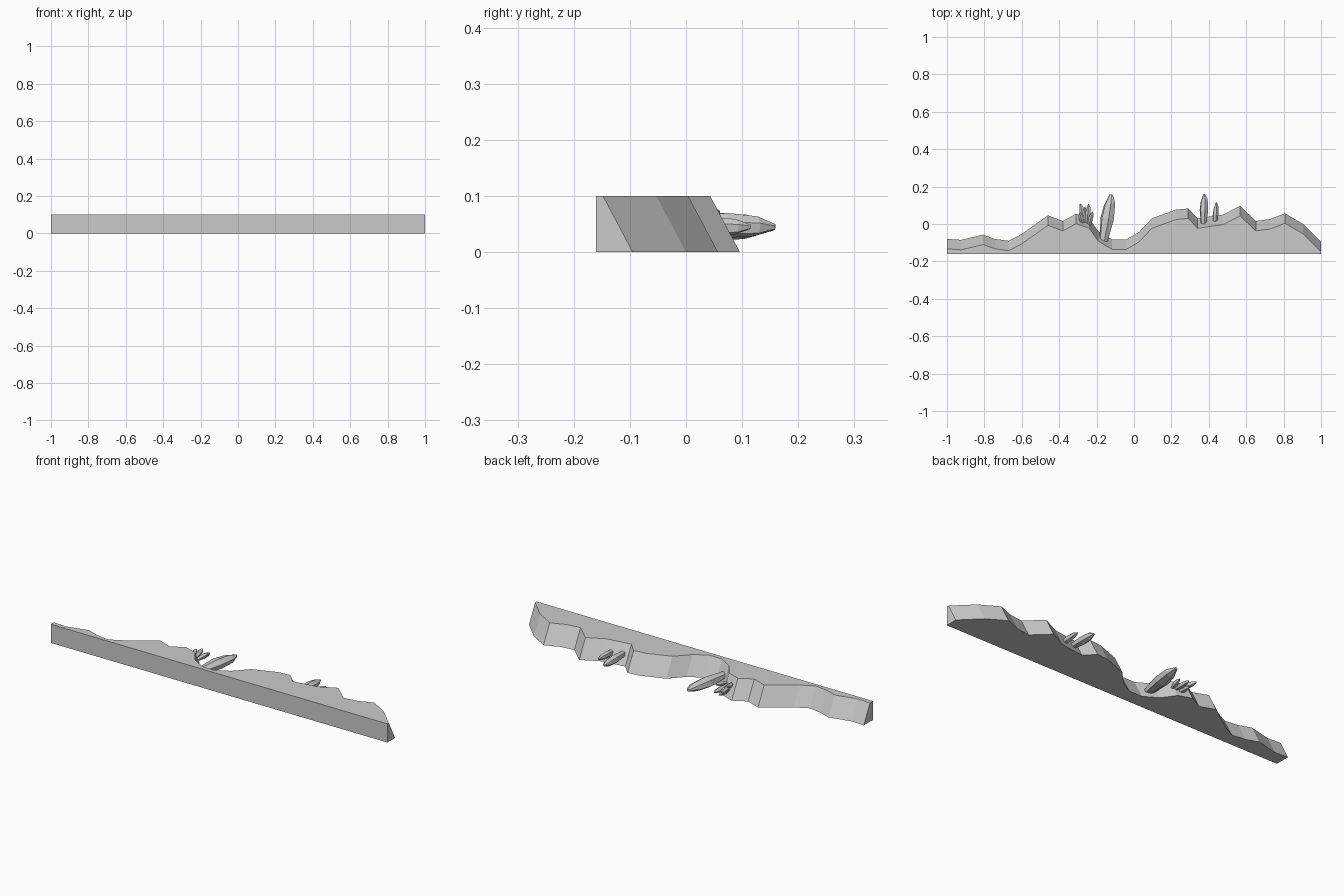
import bpy, bmesh, math
from mathutils import Vector

cube = bpy.data.objects.get("Cube")
if cube:
    bpy.data.objects.remove(cube, do_unlink=True)

stone = bpy.data.materials.new("grey_stone")
stone.use_nodes = True
GREY = (0.6, 0.6, 0.6, 1)
stone.diffuse_color = GREY
stone.node_tree.nodes["Principled BSDF"].inputs["Base Color"].default_value = GREY

FRONT, HEIGHT, LEAN = -0.16, 0.1, 0.053


def finish(name, bm):
    bmesh.ops.recalc_face_normals(bm, faces=bm.faces)
    mesh = bpy.data.meshes.new(name)
    bm.to_mesh(mesh)
    bm.free()
    mesh.materials.append(stone)
    obj = bpy.data.objects.new(name, mesh)
    bpy.context.collection.objects.link(obj)
    return obj


# Rock ledge: flat front, jagged back that leans forward towards the top
outline = [(-1, -.08), (-.925, -.085), (-.807, -.057), (-.743, -.08), (-.67, -.09),
           (-.6, -.053), (-.46, .046), (-.38, .016), (-.31, .055), (-.24, .03),
           (-.19, -.04), (-.117, -.083), (-.043, -.083), (.027, -.043), (.096, .03),
           (.225, .077), (.29, .083), (.34, .03), (.476, .05), (.567, .096),
           (.652, .016), (.727, .026), (.807, .057), (.904, 0), (1, -.095)]
bm = bmesh.new()


def layer(z, shift):
    pts = [(-1, FRONT)] + [(x, y - shift) for x, y in outline] + [(1, FRONT)]
    return [bm.verts.new((x, y, z)) for x, y in pts]


low, high = layer(0, 0), layer(HEIGHT, LEAN)
bm.faces.new(low)
bm.faces.new(high)
for i in range(len(low)):
    j = (i + 1) % len(low)
    bm.faces.new((low[i], low[j], high[j], high[i]))
finish("rock_ledge", bm)


# Crystals: faceted shafts that swell, then taper to a blunt, skewed tip
def crystal(name, base, tip, width, depth, sides=6):
    base, tip = Vector(base), Vector(tip)
    axis = tip - base
    across = axis.cross(Vector((0, 0, 1))).normalized()
    up = across.cross(axis).normalized()
    bm = bmesh.new()
    rings = []
    for t, s in ((0, .6), (.5, 1), (.8, .8), (1, .22)):
        ring = []
        for k in range(sides):
            a = math.tau * (k + .3) / sides
            skew = .05 * math.cos(a) if t == .8 else 0
            p = base + axis * (t + skew)
            p += (across * math.cos(a) * width + up * math.sin(a) * depth) * s / 2
            ring.append(bm.verts.new(p))
        rings.append(ring)
    bm.faces.new(rings[0])
    bm.faces.new(rings[-1])
    for a, b in zip(rings, rings[1:]):
        for k in range(sides):
            n = (k + 1) % sides
            bm.faces.new((a[k], a[n], b[n], b[k]))
    finish(name, bm)


crystal("large_crystal", (-.165, -.1, .045), (-.122, .158, .045), .075, .055)
crystal("tall_crystal", (.372, -.01, .05), (.376, .159, .045), .048, .045)
crystal("short_crystal", (.432, -.02, .045), (.44, .115, .045), .032, .035)

# Cluster of small shards
shards = [((-.262, 0, .05), (-.287, .108, .055), .03),
          ((-.25, 0, .05), (-.243, .106, .045), .028),
          ((-.27, .005, .04), (-.262, .09, .03), .026),
          ((-.24, -.01, .055), (-.222, .065, .066), .026),
          ((-.275, 0, .06), (-.29, .06, .072), .026)]
for i, (base, tip, size) in enumerate(shards):
    crystal(f"small_shard_{i + 1}", base, tip, size, size, 5)
